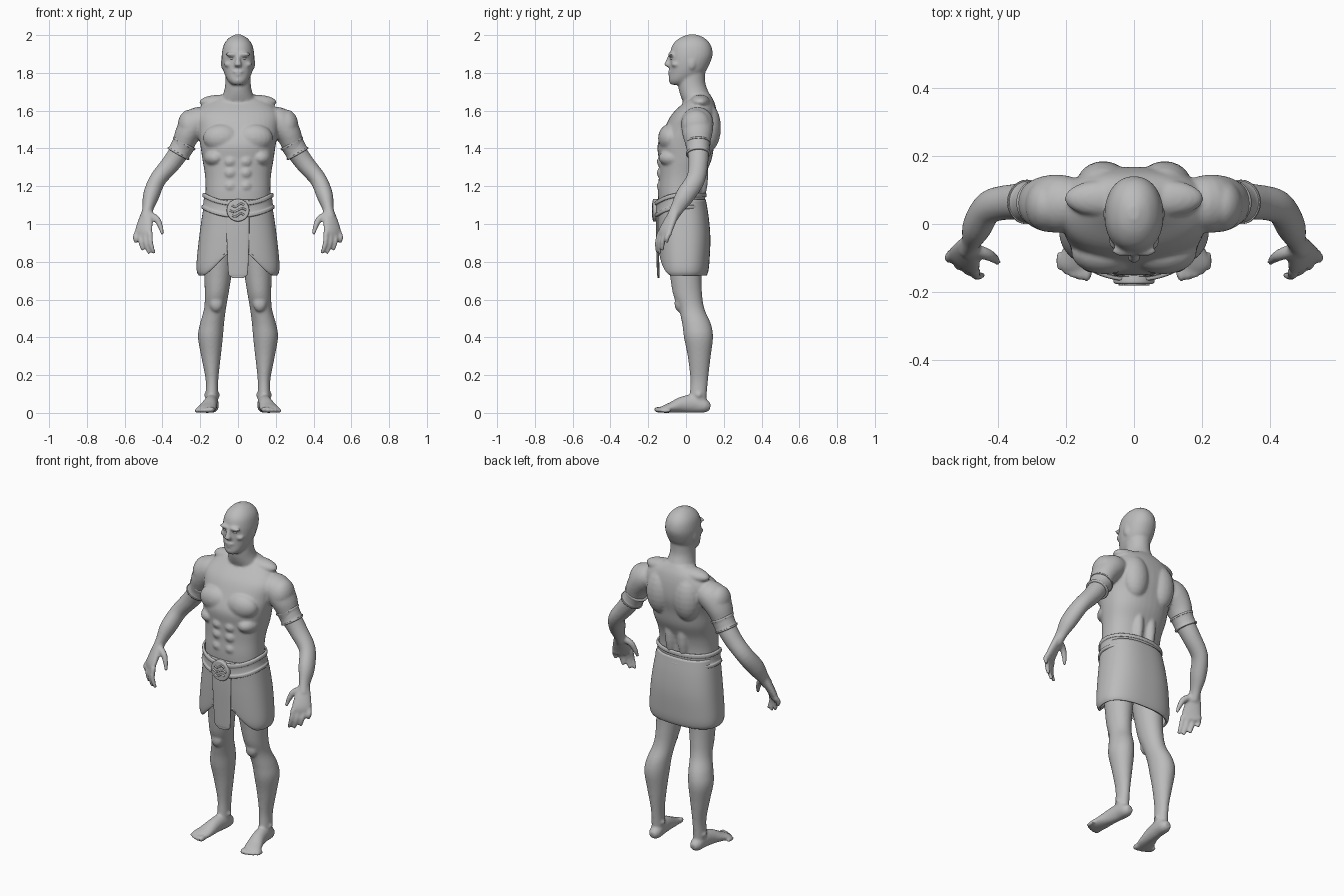
import bpy, bmesh, math
from mathutils import Vector, Matrix

old_cube = bpy.data.objects.get("Cube")
if old_cube:
    bpy.data.objects.remove(old_cube, do_unlink=True)

grey = bpy.data.materials.new("stone grey")
grey.use_nodes = True
grey.diffuse_color = (0.5, 0.5, 0.5, 1)
grey.node_tree.nodes["Principled BSDF"].inputs["Base Color"].default_value = grey.diffuse_color

X, Y, Z = Vector((1, 0, 0)), Vector((0, 1, 0)), Vector((0, 0, 1))


def interpolate(rows, steps):
    """Catmull-Rom interpolation of the rows of a loft."""
    padded = [rows[0]] + list(rows) + [rows[-1]]
    result = []
    for i in range(len(rows) - 1):
        for k in range(steps):
            t = k / steps
            result.append([
                b + t * ((c - a) + t * ((2*a - 5*b + 4*c - d) + t * (3*b - a - 3*c + d))) / 2
                for a, b, c, d in zip(*padded[i:i + 4])])
    return result + [list(rows[-1])]


def oval(angle, power):
    """Point on a unit superellipse."""
    c, s = math.cos(angle), math.sin(angle)
    return (math.copysign(abs(c) ** (2 / power), c), math.copysign(abs(s) ** (2 / power), s))


def tube(bm, rows, side=X, flat=False, power=2, sides=28, steps=5, mirror=False):
    """Closed loft through rows of (x, y, z, width radius, depth radius)."""
    path = interpolate(rows, steps)
    centres = [Vector(row[:3]) for row in path]
    for sign in ((1, -1) if mirror else (1,)):
        rings = []
        for i, row in enumerate(path):
            tangent = (centres[min(i + 1, len(path) - 1)] - centres[max(i - 1, 0)]).normalized()
            if flat:
                tangent = Z
            u = (side - tangent * side.dot(tangent)).normalized()
            v = tangent.cross(u)
            ring = []
            for k in range(sides):
                c, s = oval(math.tau * k / sides, power)
                p = centres[i] + u * c * row[3] + v * s * row[4]
                ring.append(bm.verts.new((p.x * sign, p.y, p.z)))
            rings.append(ring)
        for low, high in zip(rings, rings[1:]):
            for k in range(sides):
                n = (k + 1) % sides
                bm.faces.new((low[k], low[n], high[n], high[k]))
        bm.faces.new(rings[0])
        bm.faces.new(rings[-1])


def blob(bm, centre, size, mirror=True):
    """Ellipsoid muscle or feature."""
    for sign in ((1, -1) if mirror else (1,)):
        place = Matrix.Translation((centre[0] * sign, centre[1], centre[2]))
        bmesh.ops.create_uvsphere(bm, u_segments=20, v_segments=12, radius=1,
                                  matrix=place @ Matrix.Diagonal((*size, 1)))


def finish(bm, name):
    bmesh.ops.recalc_face_normals(bm, faces=bm.faces)
    mesh = bpy.data.meshes.new(name)
    bm.to_mesh(mesh)
    bm.free()
    mesh.materials.append(grey)
    obj = bpy.data.objects.new(name, mesh)
    bpy.context.collection.objects.link(obj)
    bpy.ops.object.select_all(action="DESELECT")
    obj.select_set(True)
    bpy.context.view_layer.objects.active = obj
    bpy.ops.object.shade_smooth_by_angle(angle=math.radians(50))
    return obj


def wrap(name, rows, shift, power, thickness):
    """Open cloth band around the hips; rows are (y, z, width, depth)."""
    bm = bmesh.new()
    sides, rings = 96, []
    path = interpolate(rows, 5)
    for i, (y, z, width, depth) in enumerate(path):
        ring = []
        for k in range(sides):
            c, s = oval(math.tau * k / sides, power)
            ring.append(bm.verts.new((c * width, y + s * depth, z + shift(c * width, s, i / (len(path) - 1)))))
        rings.append(ring)
    for low, high in zip(rings, rings[1:]):
        for k in range(sides):
            n = (k + 1) % sides
            bm.faces.new((low[k], low[n], high[n], high[k]))
    obj = finish(bm, name)
    solid = obj.modifiers.new("thickness", "SOLIDIFY")
    solid.thickness = thickness
    solid.offset = -1


# Body: overlapping forms fused into one smooth skin
body = bmesh.new()
torso = [(0, .08, 1.69, .07, .045), (0, .07, 1.645, .16, .08), (0, .045, 1.58, .22, .12),
         (0, .025, 1.5, .215, .142), (0, 0, 1.42, .2, .15), (0, -.005, 1.34, .188, .14),
         (0, -.022, 1.25, .174, .122), (0, -.03, 1.15, .172, .118),
         (0, -.015, 1, .178, .12), (0, -.01, .85, .15, .09)]
tube(body, torso, flat=True, power=2.3, sides=40)
blob(body, (.085, -.083, 1.455), (.1, .065, .075))      # chest
blob(body, (.09, .115, 1.51), (.08, .07, .13))          # shoulder blades
blob(body, (.042, .06, 1.26), (.038, .058, .16))        # lower back
blob(body, (.12, -.06, 1.35), (.06, .085, .05))         # ribs
for height in (1.2, 1.27, 1.33):
    blob(body, (.04, -.11, height), (.042, .045, .038)) # abdomen
blob(body, (.085, .075, 1.645), (.12, .055, .04))       # neck to shoulder slope

# Neck and head
tube(body, [(0, .07, 1.62, .11, .075), (0, .045, 1.69, .078, .078), (0, .03, 1.75, .067, .072),
            (0, .035, 1.84, .068, .07)], flat=True)
tube(body, [(0, -.045, 1.737, .03, .035), (0, -.025, 1.76, .054, .065), (0, .005, 1.8, .074, .092),
            (0, .02, 1.85, .085, .106), (0, .028, 1.9, .086, .113), (0, .03, 1.95, .075, .1),
            (0, .032, 1.985, .048, .065), (0, .033, 2.003, .014, .02)], flat=True, power=2.15)
tube(body, [(0, -.08, 1.895, .011, .012), (0, -.092, 1.865, .013, .015),
            (0, -.098, 1.842, .02, .017), (0, -.084, 1.83, .014, .01)], flat=True)
blob(body, (.03, -.078, 1.898), (.036, .018, .012))     # brows
blob(body, (.05, -.052, 1.845), (.024, .026, .016))     # cheeks
blob(body, (0, -.078, 1.806), (.03, .019, .009), False) # upper lip
blob(body, (0, -.077, 1.789), (.026, .017, .008), False)# lower lip
blob(body, (0, -.07, 1.76), (.03, .022, .018), False)   # chin
blob(body, (.082, .03, 1.85), (.009, .02, .032))        # ears

# Arms
tube(body, [(.15, .06, 1.55, .06, .07), (.215, .06, 1.54, .078, .085), (.265, .06, 1.48, .068, .08),
            (.3, .063, 1.4, .055, .06), (.355, .065, 1.32, .05, .052), (.425, .05, 1.235, .044, .05),
            (.46, -.005, 1.15, .043, .05), (.477, -.048, 1.08, .029, .036), (.488, -.075, 1.03, .029, .03)],
     mirror=True)
blob(body, (.258, .055, 1.52), (.062, .078, .085))

# Hands
across = Vector((.8, .6, 0))
tube(body, [(.48, -.055, 1.07, .03, .024), (.49, -.082, 1.02, .044, .024),
            (.5, -.108, .965, .054, .021), (.5, -.118, .935, .048, .016)], side=across, mirror=True)
tips = [(.443, -.15, .843), (.47, -.14, .842), (.503, -.125, .86), (.538, -.1, .9)]
for i, tip in enumerate(tips):
    base = Vector((.5, -.112, .955)) + across * (i - 1.5) * .029
    middle = base.lerp(Vector(tip), .5) + Vector((.008, -.008, 0))
    tube(body, [(*base, .015, .015), (*middle, .0135, .0135), (*tip, .009, .009)],
         side=across, sides=12, mirror=True)
tube(body, [(.47, -.075, 1.05, .02, .02), (.43, -.09, 1.025, .018, .018),
            (.41, -.102, .985, .014, .014), (.399, -.113, .945, .009, .009)],
     sides=12, mirror=True)

# Legs
tube(body, [(.095, -.01, .92, .085, .105), (.105, -.003, .75, .074, .085), (.113, .008, .63, .063, .077),
            (.122, .03, .55, .058, .068), (.138, .056, .47, .064, .076), (.146, .066, .4, .066, .077),
            (.143, .07, .3, .052, .061), (.138, .07, .18, .034, .047), (.138, .065, .1, .033, .045),
            (.138, .06, .03, .034, .045)], flat=True, mirror=True)
blob(body, (.115, -.035, .58), (.036, .026, .045))      # knees
blob(body, (.138, .067, .095), (.044, .026, .022))      # ankles

# Feet and toes
tube(body, [(.135, .128, .03, .018, .018), (.136, .1, .036, .034, .036), (.14, .04, .048, .036, .048),
            (.148, -.02, .043, .039, .043), (.16, -.075, .029, .047, .029), (.172, -.115, .02, .05, .02),
            (.177, -.135, .015, .045, .014)], mirror=True)
for i in range(5):
    size = .017 - .0015 * i
    blob(body, (.138 + .0205 * i, -.14 + .002 * i * i, size), (size * .85, .03, size))

skin = finish(body, "body")
remesh = skin.modifiers.new("fuse", "REMESH")
remesh.mode = "VOXEL"
remesh.voxel_size = .007
remesh.use_smooth_shade = True
soften = skin.modifiers.new("soften", "SMOOTH")
soften.factor = .5
soften.iterations = 5

# Eyes
eyes = bmesh.new()
blob(eyes, (.031, -.071, 1.878), (.014, .013, .009))
finish(eyes, "eyes")


# Wrapped skirt with rounded front corners
def hem_rise(x, s, low):
    if s > 0:
        return 0
    inward = min(1, max(0, (.185 - abs(x)) / .125))
    return .14 * inward ** 1.5 * low ** 2


wrap("skirt", [(-.025, 1.13, .176, .13), (-.015, 1.03, .192, .136), (-.01, .92, .207, .139),
               (-.01, .8, .219, .134), (-.01, .75, .218, .128), (-.01, .728, .208, .12)], hem_rise, 2.5, .012)


# Belt with raised rims, dipping toward the buckle
def belt_dip(x, s, low):
    return -.045 * max(0, -s) ** 2


wrap("belt", [(-.03, 1.165, .176, .128), (-.03, 1.162, .187, .137), (-.03, 1.145, .188, .138),
              (-.03, 1.138, .181, .131), (-.029, 1.105, .185, .133), (-.028, 1.097, .192, .139),
              (-.028, 1.083, .192, .139), (-.028, 1.078, .182, .13)], belt_dip, 2.2, .01)

# Hanging front panel
panel = bmesh.new()
tube(panel, [(0, -.15, 1.1, .06, .008), (-.001, -.152, .98, .061, .008), (0, -.15, .85, .057, .007),
             (0, -.147, .745, .052, .007), (0, -.146, .725, .044, .006), (0, -.146, .714, .026, .005)],
     flat=True, power=3)
finish(panel, "front_panel")

# Round buckle with curved ridges
buckle = bmesh.new()
tube(buckle, [(0, -.14, 1.073, .058, .058), (0, -.165, 1.073, .06, .06), (0, -.174, 1.073, .058, .058),
              (0, -.176, 1.073, .05, .05), (0, -.173, 1.073, .047, .047), (0, -.178, 1.073, .02, .02)], sides=40)
for offset in (-.026, 0, .026):
    reach = .044 - abs(offset) * .5
    wave = [(reach * t, -.176, 1.073 + offset + .009 * math.sin(3 * t), .005, .005)
            for t in (-1, -.5, 0, .5, 1)]
    tube(buckle, wave, side=Z, sides=10)
finish(buckle, "buckle")

# Arm bands with raised rims
bands = bmesh.new()
start, end = Vector((.282, .063, 1.432)), Vector((.318, .065, 1.368))
profile = [(0, .056), (.02, .066), (.14, .067), (.2, .062), (.8, .06), (.86, .065), (.98, .064), (1, .054)]
tube(bands, [(*start.lerp(end, t), r, r) for t, r in profile], sides=36, steps=3, mirror=True)
finish(bands, "arm_bands")
